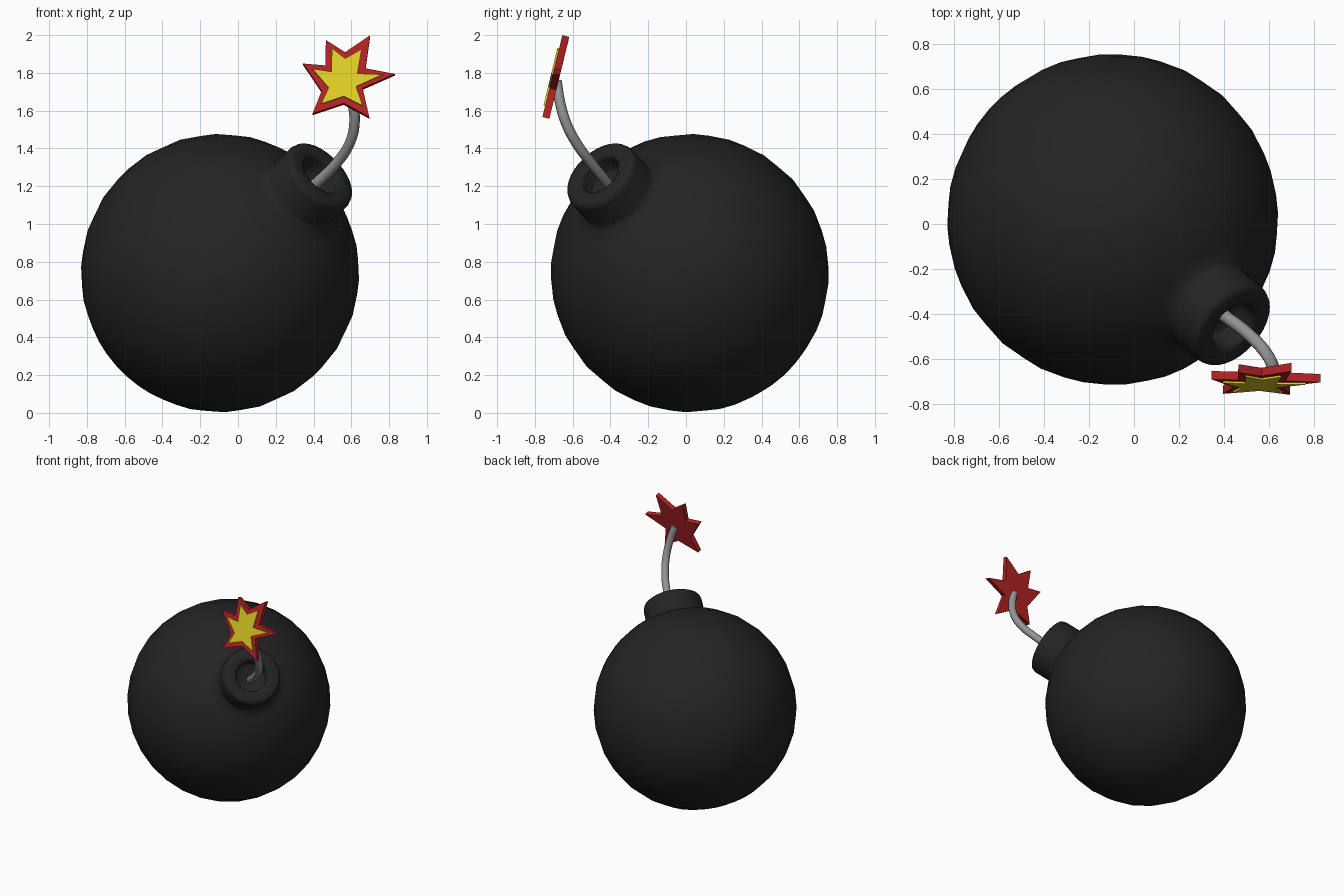
import bpy, bmesh, math
from mathutils import Vector, Matrix

if "Cube" in bpy.data.objects:
    bpy.data.objects.remove(bpy.data.objects["Cube"])


def material(name, rgb):
    m = bpy.data.materials.new(name)
    m.diffuse_color = (*rgb, 1)
    m.use_nodes = True
    m.node_tree.nodes["Principled BSDF"].inputs["Base Color"].default_value = m.diffuse_color
    return m


BLACK = material("black iron", (0.017, 0.017, 0.017))
GREY = material("grey cord", (0.30, 0.30, 0.30))
RED = material("spark red", (0.44, 0.016, 0.018))
YELLOW = material("spark yellow", (0.74, 0.62, 0.018))


def finish(name, bm, mat, smooth):
    bmesh.ops.recalc_face_normals(bm, faces=bm.faces)
    for f in bm.faces:
        f.smooth = smooth
    me = bpy.data.meshes.new(name)
    bm.to_mesh(me)
    bm.free()
    me.materials.append(mat)
    ob = bpy.data.objects.new(name, me)
    bpy.context.collection.objects.link(ob)
    return ob


# Round body with neck and fuse hole: one lathe about the tilted neck axis
CENTRE = Vector((-0.095, 0.02, 0.74))
AXIS = Vector((0.529, -0.469, 0.514)).normalized()
R = 0.737
profile = []
for i in range(15):
    a = math.pi * i / 16
    profile.append((R * math.sin(a), -R * math.cos(a)))
profile += [(0.225, 0.702), (0.215, 0.73), (0.215, 0.86), (0.208, 0.882),
            (0.19, 0.893), (0.13, 0.893), (0.117, 0.885), (0.112, 0.87),
            (0.112, 0.79), (0.105, 0.78), (0.0, 0.78)]
bm = bmesh.new()
vs = [bm.verts.new((r, 0, z)) for r, z in profile]
es = [bm.edges.new(p) for p in zip(vs, vs[1:])]
bmesh.ops.spin(bm, geom=vs + es, cent=(0, 0, 0), axis=(0, 0, 1),
               angle=2 * math.pi, steps=32)
bmesh.ops.remove_doubles(bm, verts=bm.verts, dist=1e-4)
bmesh.ops.transform(bm, verts=bm.verts, matrix=Matrix.Translation(CENTRE)
                    @ AXIS.to_track_quat('Z', 'Y').to_matrix().to_4x4())
finish("bomb_body", bm, BLACK, True)

# Curved fuse
path = [(0.385, -0.395, 1.19), (0.515, -0.495, 1.315), (0.59, -0.578, 1.425),
        (0.617, -0.637, 1.54), (0.605, -0.668, 1.65), (0.575, -0.685, 1.755)]
cu = bpy.data.curves.new("fuse", 'CURVE')
cu.dimensions = '3D'
cu.bevel_depth = 0.028
cu.bevel_resolution = 3
cu.use_fill_caps = True
cu.resolution_u = 6
sp = cu.splines.new('BEZIER')
sp.bezier_points.add(len(path) - 1)
for bp, co in zip(sp.bezier_points, path):
    bp.co = co
    bp.handle_left_type = bp.handle_right_type = 'AUTO'
cu.materials.append(GREY)
bpy.context.collection.objects.link(bpy.data.objects.new("fuse", cu))

# Spark: star plates in a plane leaning back from the front
SLOPE = 0.107 / 0.44
NORMAL = Vector((0, -1, SLOPE)).normalized()


def star(name, outline, near, far, mat):
    bm = bmesh.new()
    pts = [Vector((x, -0.742 + (z - 1.56) * SLOPE, z)) for x, z in outline]
    back = [bm.verts.new(p + NORMAL * near) for p in pts]
    face = bm.faces.new(back)
    ext = bmesh.ops.extrude_face_region(bm, geom=[face], use_keep_orig=True)
    bmesh.ops.translate(bm, vec=NORMAL * (far - near),
                        verts=[v for v in ext["geom"]
                               if isinstance(v, bmesh.types.BMVert)])
    finish(name, bm, mat, False)


star("spark_outer", [(0.70, 1.995), (0.675, 1.82), (0.83, 1.79), (0.66, 1.715),
                     (0.695, 1.562), (0.56, 1.635), (0.395, 1.58), (0.443, 1.70),
                     (0.345, 1.845), (0.463, 1.835), (0.465, 1.97), (0.567, 1.905)],
     -0.019, 0.019, RED)
star("spark_inner", [(0.655, 1.92), (0.632, 1.79), (0.765, 1.785), (0.625, 1.722),
                     (0.66, 1.62), (0.56, 1.67), (0.44, 1.63), (0.48, 1.715),
                     (0.395, 1.815), (0.495, 1.80), (0.497, 1.925), (0.567, 1.87)],
     0.0185, 0.028, YELLOW)
